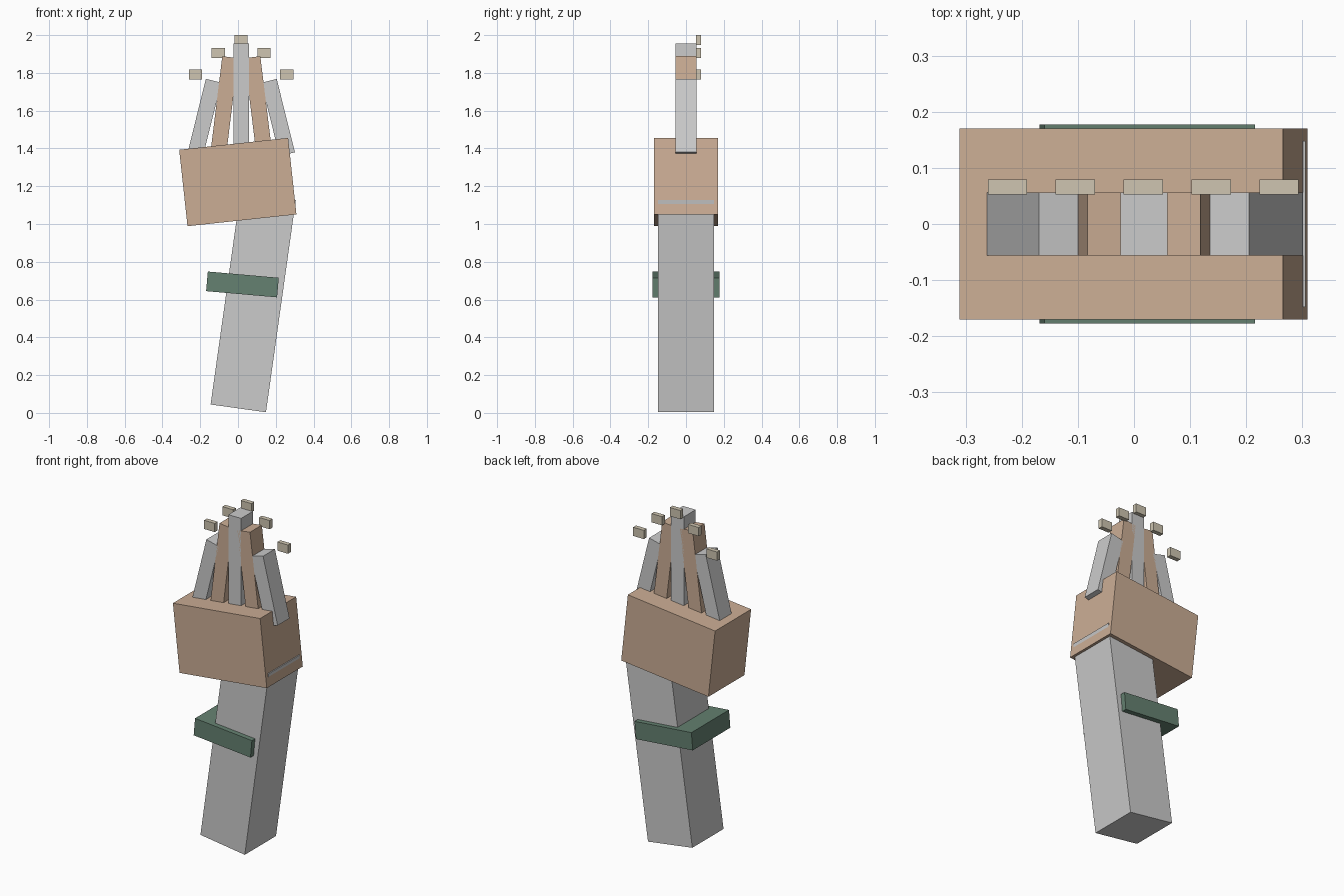
import bpy
from math import radians, sin, cos

if "Cube" in bpy.data.objects:
    bpy.data.objects.remove(bpy.data.objects["Cube"])


def material(name, rgb):
    m = bpy.data.materials.new(name)
    m.diffuse_color = (*rgb, 1)
    m.use_nodes = True
    m.node_tree.nodes["Principled BSDF"].inputs["Base Color"].default_value = m.diffuse_color
    return m


TAN = material("tan", (0.60, 0.42, 0.30))
GREEN = material("green", (0.13, 0.22, 0.165))
CREAM = material("cream", (0.62, 0.56, 0.44))


def box(name, center, size, tilt=0, mat=None):
    """Box with given centre and size, tilted about y (degrees)."""
    bpy.ops.mesh.primitive_cube_add(size=1, location=center, rotation=(0, radians(tilt), 0))
    ob = bpy.context.object
    ob.name = name
    ob.scale = size
    bpy.ops.object.transform_apply(location=False, rotation=False, scale=True)
    if mat:
        ob.data.materials.append(mat)
    return ob


# Leaning forearm, palm block and wrist band
L = 1.135
a = radians(8)
box("forearm", (0.0015 + sin(a) * L / 2, 0, 0.024 + cos(a) * L / 2), (0.296, 0.295, L), 8)
box("palm", (-0.001, 0, 1.222), (0.58, 0.34, 0.407), -6.2, TAN)
box("wrist_band", (0.0235, 0, 0.68), (0.377, 0.355, 0.104), 5, GREEN)

# Fingers fan inwards; each has a nail floating behind its tip
# name, side, tip offset, tip z, length, tilt, material, nail offset, nail z
CX = 0.0175
fingers = [("middle", 0, 0, 1.955, 0.55, 0, None, 0, 1.974)]
for side, names in ((-1, ("index", "thumb")), (1, ("ring", "little"))):
    fingers.append((names[0], side, 0.059, 1.883, 0.5, 7, TAN, 0.121, 1.905))
    fingers.append((names[1], side, 0.1465, 1.758, 0.4, 14, None, 0.242, 1.791))

for name, side, dx, z, length, tilt, mat, nx, nz in fingers:
    t = radians(-side * tilt)
    box(name + "_finger",
        (CX + side * dx - sin(t) * length / 2, 0, z - cos(t) * length / 2),
        (0.084, 0.112, length), -side * tilt, mat)
    box(name + "_nail", (CX - 0.001 + side * nx, 0.066, nz), (0.07, 0.027, 0.052), 0, CREAM)
